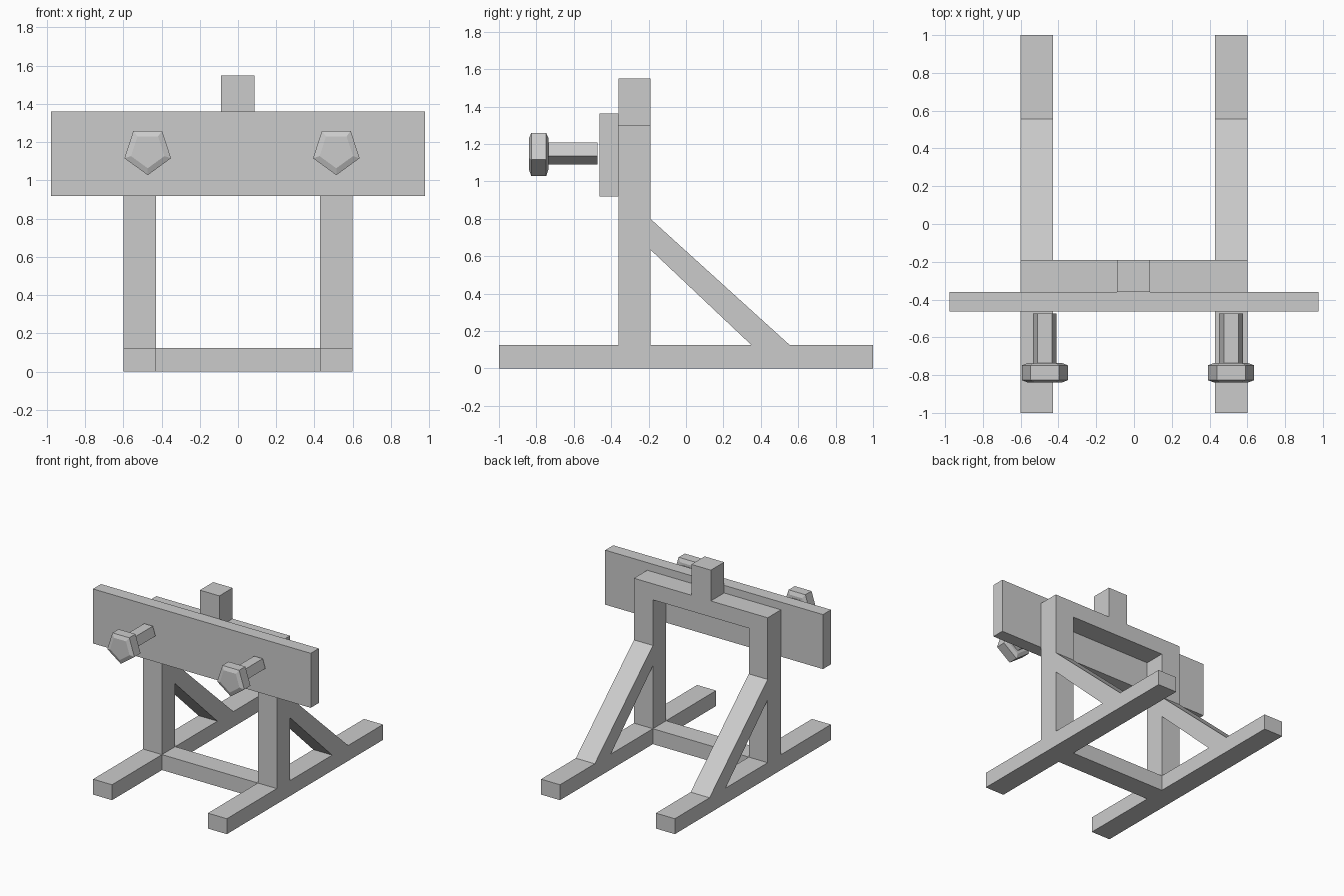
import bpy, bmesh, math

cube = bpy.data.objects.get("Cube")
if cube:
    bpy.data.objects.remove(cube, do_unlink=True)

GREY = (0.6, 0.6, 0.6, 1.0)
grey = bpy.data.materials.new("plain grey")
grey.use_nodes = True
grey.diffuse_color = GREY
grey.node_tree.nodes["Principled BSDF"].inputs["Base Color"].default_value = GREY


def finish(name, bm):
    bmesh.ops.recalc_face_normals(bm, faces=bm.faces)
    mesh = bpy.data.meshes.new(name)
    bm.to_mesh(mesh)
    bm.free()
    mesh.materials.append(grey)
    obj = bpy.data.objects.new(name, mesh)
    bpy.context.collection.objects.link(obj)
    return obj


def loft(name, rings):
    """Skin a closed solid through matching rings of points."""
    bm = bmesh.new()
    rows = [[bm.verts.new(p) for p in ring] for ring in rings]
    n = len(rows[0])
    for a, b in zip(rows, rows[1:]):
        for i in range(n):
            j = (i + 1) % n
            bm.faces.new((a[i], a[j], b[j], b[i]))
    bm.faces.new(rows[0])
    bm.faces.new(rows[-1])
    return finish(name, bm)


def side_profile(name, points, x0, x1):
    """Extrude a (y, z) outline across x."""
    return loft(name, [[(x, y, z) for y, z in points] for x in (x0, x1)])


def box(name, x0, x1, y0, y1, z0, z1):
    return side_profile(name, [(y0, z0), (y1, z0), (y1, z1), (y0, z1)], x0, x1)


def pentagon_bar(name, x, z, profile):
    """Five-sided solid along y, point down, from (y, radius) pairs."""
    angles = [-math.pi / 2 + k * math.tau / 5 for k in range(5)]
    return loft(name, [[(x + r * math.cos(a), y, z + r * math.sin(a)) for a in angles]
                       for y, r in profile])


INNER, OUTER = 0.43, 0.60        # posts and rails across x
FRONT, BACK = -0.36, -0.19       # posts across y
RAIL, TOP = 0.125, 1.30          # rail top and frame top

# Side frames: ground rail, upright post and sloping brace
for side, s in (("left", 1), ("right", -1)):
    x0, x1 = sorted((s * INNER, s * OUTER))
    box(side + "_ground_rail", x0, x1, -1, 1, 0, RAIL)
    box(side + "_post", x0, x1, FRONT, BACK, RAIL, TOP)
    side_profile(side + "_brace",
                 [(BACK, 0.80), (BACK, 0.635), (0.35, RAIL), (0.555, RAIL)], x0, x1)

# Cross members and the stub on top
box("lower_crossbeam", -INNER, INNER, FRONT, BACK, 0, RAIL)
box("upper_crossbeam", -INNER, INNER, FRONT, BACK, TOP - 0.13, TOP)
box("top_stub", -0.09, 0.085, FRONT, BACK, TOP, 1.55)

# Wide impact board
box("impact_board", -0.977, 0.977, -0.463, FRONT, 0.92, 1.362)

# Pentagonal buffers: shank and chamfered head
for side, x in (("left", 0.514), ("right", -0.472)):
    pentagon_bar(side + "_buffer_shank", x, 1.156, [(-0.74, 0.066), (-0.473, 0.066)])
    pentagon_bar(side + "_buffer_head", x, 1.156,
                 [(-0.84, 0.092), (-0.827, 0.128), (-0.748, 0.128), (-0.735, 0.092)])
